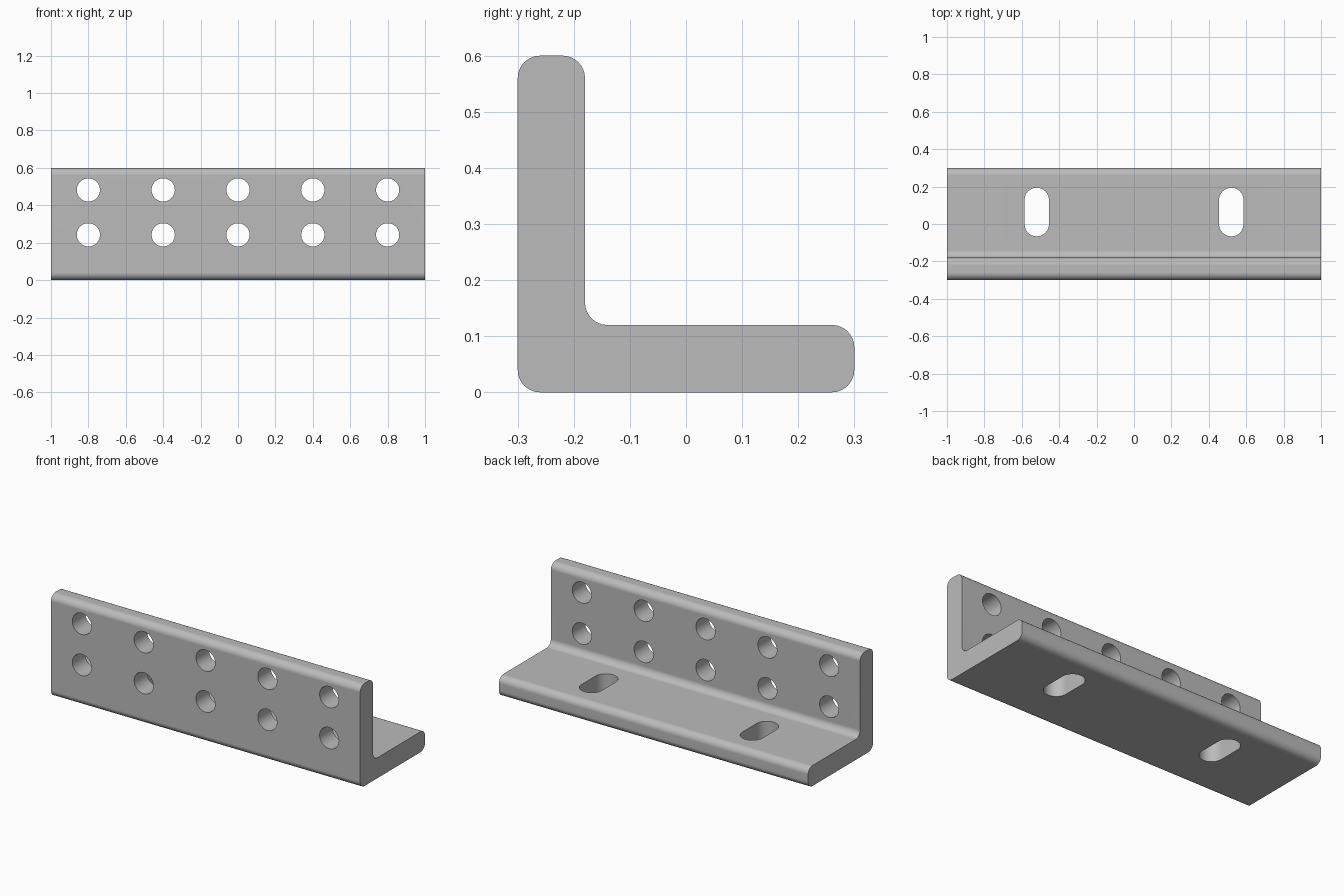
import bpy, bmesh
from math import cos, sin, pi, radians
from mathutils import Vector

cube = bpy.data.objects.get("Cube")
if cube:
    bpy.data.objects.remove(cube, do_unlink=True)

LENGTH, DEPTH, HEIGHT, WALL, FILLET = 2.0, 0.6, 0.6, 0.12, 0.04

steel = bpy.data.materials.new("grey steel")
steel.use_nodes = True
colour = (0.5, 0.5, 0.5, 1)
steel.diffuse_color = colour
steel.node_tree.nodes["Principled BSDF"].inputs["Base Color"].default_value = colour


def prism(name, points, sweep):
    """Closed outline swept along a vector."""
    bm = bmesh.new()
    face = bm.faces.new([bm.verts.new(p) for p in points])
    swept = bmesh.ops.extrude_face_region(bm, geom=[face])["geom"]
    bmesh.ops.translate(bm, vec=sweep, verts=[v for v in swept if isinstance(v, bmesh.types.BMVert)])
    bmesh.ops.recalc_face_normals(bm, faces=bm.faces)
    mesh = bpy.data.meshes.new(name)
    bm.to_mesh(mesh)
    bm.free()
    mesh.materials.append(steel)
    obj = bpy.data.objects.new(name, mesh)
    bpy.context.collection.objects.link(obj)
    return obj


def rounded(corners, radius, steps=8):
    """Replace every right-angle corner by an arc."""
    out = []
    for i, corner in enumerate(corners):
        c = Vector(corner)
        a = (Vector(corners[i - 1]) - c).normalized() * radius
        b = (Vector(corners[(i + 1) % len(corners)]) - c).normalized() * radius
        for k in range(steps + 1):
            t = pi / 2 * k / steps
            out.append(c + a * (1 - sin(t)) + b * (1 - cos(t)))
    return out


def slot(radius, half_straight, steps=24):
    """Circle outline, stretched along its second axis."""
    out = []
    for side in (0, 1):
        for k in range(steps + 1 if half_straight else steps):
            t = pi * (side + k / steps)
            shift = -half_straight if side else half_straight
            out.append((radius * cos(t), radius * sin(t) + shift))
    return out


# L-shaped bar with rounded edges
front, back, inner = -DEPTH / 2, DEPTH / 2, -DEPTH / 2 + WALL
section = [(front, 0), (back, 0), (back, WALL), (inner, WALL), (inner, HEIGHT), (front, HEIGHT)]
bar = prism("angle_bracket",
            [(-LENGTH / 2, p.x, p.y) for p in rounded(section, FILLET)], (LENGTH, 0, 0))

# Two rows of round holes through the upright flange
cutters = []
for z in (0.242, 0.482):
    for i in range(-2, 3):
        cutters.append(prism("hole_cutter",
                             [(0.4 * i + u, front - 0.1, z + v) for u, v in slot(0.062, 0)],
                             (0, WALL + 0.2, 0)))

# Two slots through the base flange
for x in (-0.52, 0.52):
    cutters.append(prism("slot_cutter",
                         [(x + u, 0.064 + v, -0.1) for u, v in slot(0.065, 0.065)],
                         (0, 0, WALL + 0.2)))

# Cut the holes and drop the cutters
bpy.ops.object.select_all(action='DESELECT')
bpy.context.view_layer.objects.active = bar
bar.select_set(True)
for cutter in cutters:
    cutter.hide_render = True
    cut = bar.modifiers.new("cut", 'BOOLEAN')
    cut.operation, cut.solver, cut.object = 'DIFFERENCE', 'EXACT', cutter
    bpy.ops.object.modifier_apply(modifier=cut.name)
    bpy.data.objects.remove(cutter, do_unlink=True)

# Smooth rounded edges, crisp hole rims and ends
bpy.ops.object.shade_smooth_by_angle(angle=radians(30))
weighted = bar.modifiers.new("flat face normals", 'WEIGHTED_NORMAL')
weighted.keep_sharp = True
